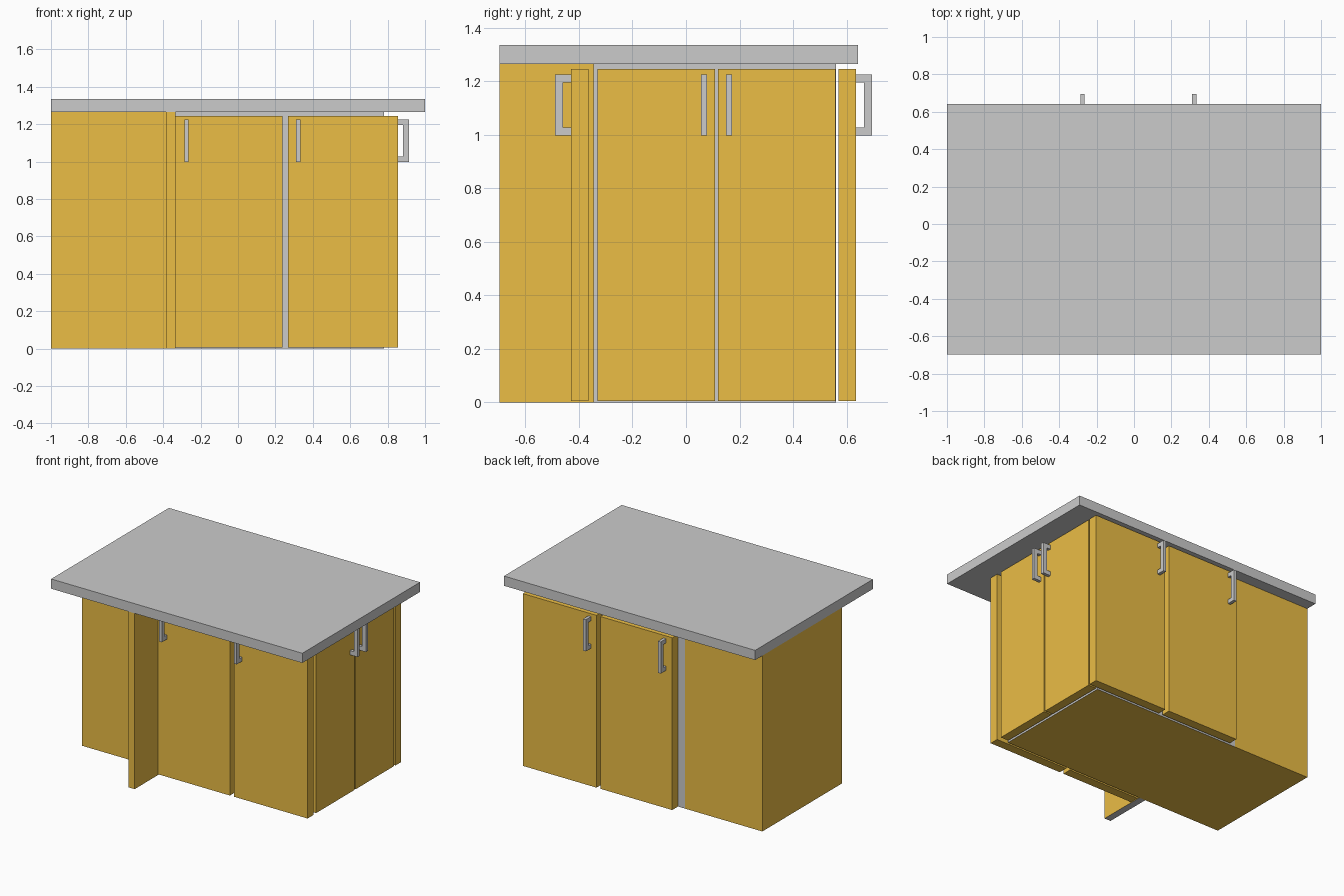
import bpy, bmesh
from math import pi

if "Cube" in bpy.data.objects:
    bpy.data.objects.remove(bpy.data.objects["Cube"])


def material(name, rgb):
    m = bpy.data.materials.new(name)
    m.diffuse_color = (*rgb, 1)
    m.use_nodes = True
    m.node_tree.nodes["Principled BSDF"].inputs["Base Color"].default_value = m.diffuse_color
    return m


WOOD = material("wood", (0.83, 0.51, 0.06))
GREY = material("grey", (0.8, 0.8, 0.8))


def finish(name, bm, mats=()):
    bmesh.ops.recalc_face_normals(bm, faces=bm.faces)
    mesh = bpy.data.meshes.new(name)
    bm.to_mesh(mesh)
    bm.free()
    for m in mats:
        mesh.materials.append(m)
    ob = bpy.data.objects.new(name, mesh)
    bpy.context.collection.objects.link(ob)
    return ob


def box_bm(x, y, z):
    bm = bmesh.new()
    bmesh.ops.create_cube(bm, size=1)
    for v in bm.verts:
        for i, (lo, hi) in enumerate((x, y, z)):
            v.co[i] = hi if v.co[i] > 0 else lo
    bm.normal_update()
    return bm


def box(name, x, y, z, mats=()):
    return finish(name, box_bm(x, y, z), mats)


TOP = 1.265
FRONT, BACK = -0.345, 0.56

# Countertop
box("countertop", (-1, 1), (-0.697, 0.642), (TOP, 1.335))

# Cabinet body: wood on the left end and underneath, grey behind the doors
bm = box_bm((-1, 0.78), (FRONT, BACK), (0, TOP))
bmesh.ops.bisect_plane(bm, geom=bm.verts[:] + bm.edges[:] + bm.faces[:],
                       plane_co=(-0.385, 0, 0), plane_no=(1, 0, 0))
bm.normal_update()
for f in bm.faces:
    wood = f.calc_center_median().x < -0.385 or f.normal.z < -0.5
    f.material_index = 0 if wood else 1
finish("cabinet_body", bm, (WOOD, GREY))

# Support panel under the front overhang, with a grey bottom edge
bm = box_bm((-0.385, -0.335), (-0.697, FRONT), (0, TOP))
for f in bm.faces:
    f.material_index = 1 if f.normal.z < -0.5 else 0
finish("overhang_support", bm, (WOOD, GREY))


# Bracket handle: C profile extruded across its width, facing -y
def handle(name, loc, turn):
    profile = [(0, 0), (-0.06, 0), (-0.06, 0.228), (0, 0.228),
               (0, 0.198), (-0.03, 0.198), (-0.03, 0.03), (0, 0.03)]
    bm = bmesh.new()
    face = bm.faces.new([bm.verts.new((-0.011, y, z)) for y, z in profile])
    ext = bmesh.ops.extrude_face_region(bm, geom=[face], use_keep_orig=True)
    moved = [g for g in ext["geom"] if isinstance(g, bmesh.types.BMVert)]
    bmesh.ops.translate(bm, verts=moved, vec=(0.022, 0, 0))
    ob = finish(name, bm)
    ob.location = loc
    ob.rotation_euler.z = turn


DOOR_Z = (0.005, 1.245)
HANDLE_Z = 0.997

# Front and back doors with handles
for side, y, face_y, turn in (("front", (-0.43, -0.365), -0.43, 0),
                              ("back", (0.57, 0.635), 0.635, pi)):
    for part, x, hx in (("left", (-0.335, 0.237), -0.275),
                        ("right", (0.268, 0.855), 0.322)):
        box(f"{side}_{part}_door", x, y, DOOR_Z, (WOOD,))
        handle(f"{side}_{part}_handle", (hx, face_y, HANDLE_Z), turn)

# Right side doors with handles next to the middle gap
for part, y, hy in (("near", (-0.33, 0.108), 0.067),
                    ("far", (0.119, 0.558), 0.161)):
    box(f"side_{part}_door", (0.79, 0.853), y, DOOR_Z, (WOOD,))
    handle(f"side_{part}_handle", (0.853, hy, HANDLE_Z), pi / 2)
